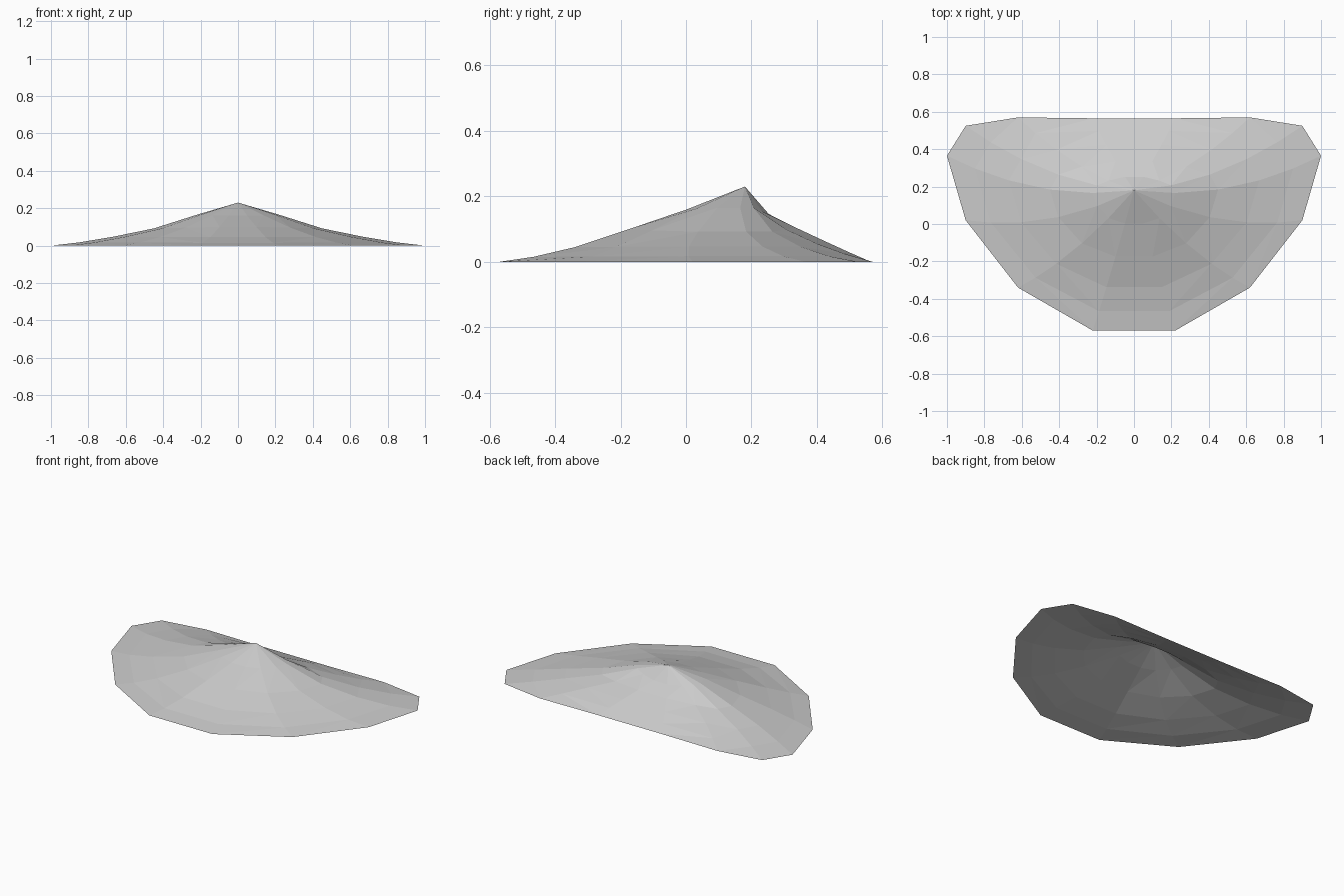
import bpy, bmesh

cube = bpy.data.objects.get("Cube")
if cube:
    bpy.data.objects.remove(cube, do_unlink=True)

stone = bpy.data.materials.new("pale grey stone")
stone.use_nodes = True
grey = (0.6, 0.6, 0.6, 1)
stone.diffuse_color = grey
stone.node_tree.nodes["Principled BSDF"].inputs["Base Color"].default_value = grey

# Half of the base outline from front to back, mirrored to the other side
half = [(0.22, -0.57), (0.62, -0.34), (0.9, 0.02), (1, 0.365),
        (0.9, 0.525), (0.62, 0.57), (0.22, 0.565)]
rim = half + [(-x, y) for x, y in reversed(half)]

# Concave slope: distance from the peak, then height at front, side and back
PEAK_Y, PEAK_Z = 0.18, 0.23
slope = [(0.22, 0.16, 0.165, 0.145), (0.45, 0.1, 0.092, 0.105),
         (0.67, 0.045, 0.047, 0.065), (0.85, 0.015, 0.017, 0.03), (1, 0, 0, 0)]


def ring_point(x, y, step):
    f, front, side, back = step
    sideways = min(1, abs(x) / 0.9)
    end = back if y > PEAK_Y else front
    z = end + (side - end) * sideways ** 2
    # The side ridges sweep forward in an arc
    bend = 0.32 * abs(x) * f * (1 - f)
    return x * f, PEAK_Y + (y - PEAK_Y) * f - bend, z


# Open mountain shell: rings of facets closing at the peak
bm = bmesh.new()
peak = bm.verts.new((0, PEAK_Y, PEAK_Z))
rings = [[bm.verts.new(ring_point(x, y, s)) for x, y in rim] for s in slope]
count = len(rim)
for i in range(count):
    j = (i + 1) % count
    bm.faces.new((peak, rings[0][i], rings[0][j]))
    for inner, outer in zip(rings, rings[1:]):
        bm.faces.new((inner[i], outer[i], outer[j], inner[j]))
bmesh.ops.triangulate(bm, faces=bm.faces[:])

mesh = bpy.data.meshes.new("mountain_shell")
bm.to_mesh(mesh)
bm.free()
mesh.materials.append(stone)
bpy.context.collection.objects.link(bpy.data.objects.new("mountain_shell", mesh))
